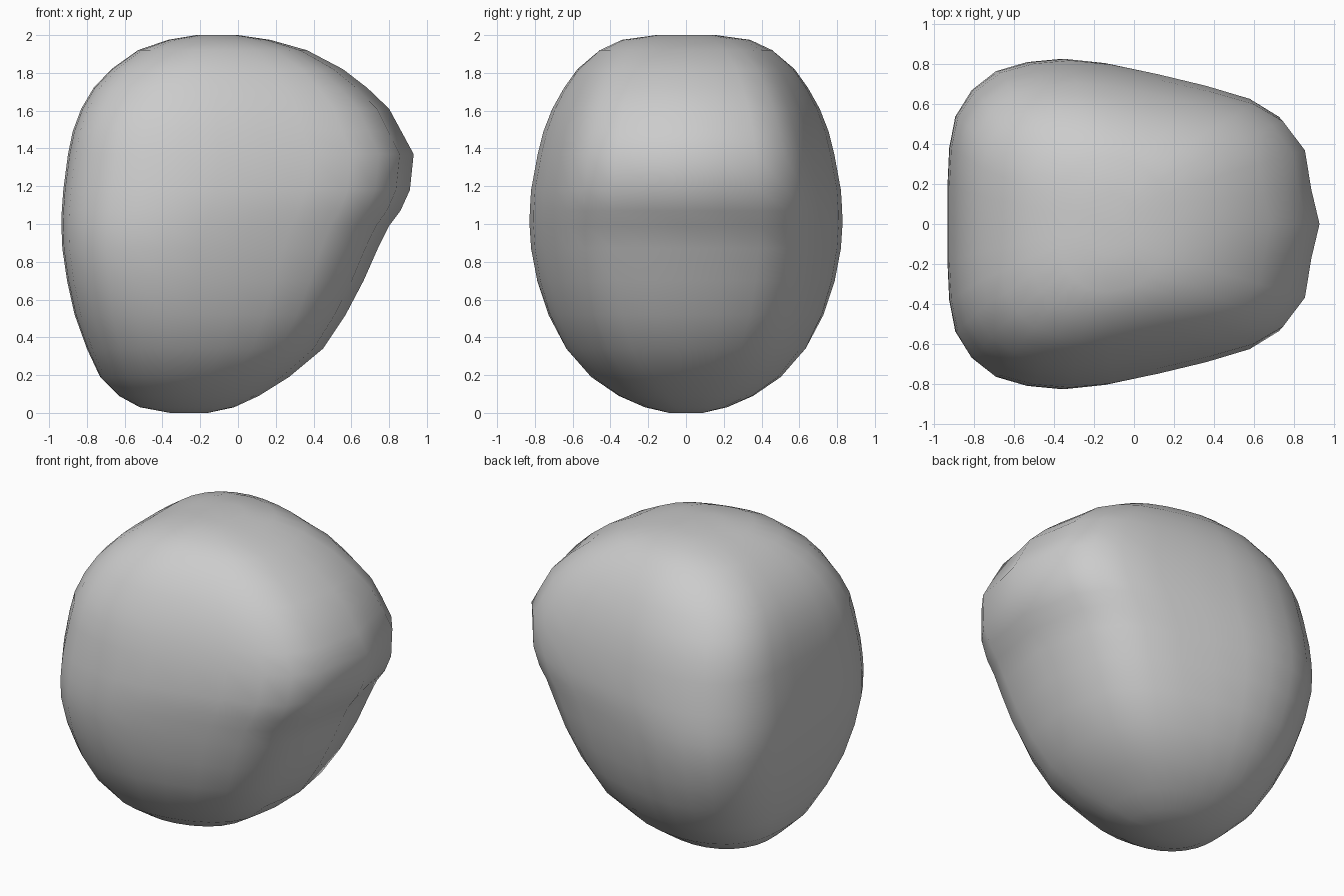
import bpy, bmesh
from math import sqrt

# Height, back x, front x, half width, roundness (0 = boxy outline, 1 = ellipse)
SECTIONS = [
    (0.00, -0.36, -0.16, 0.09, 1.0),
    (0.03, -0.52, -0.02, 0.22, 0.9),
    (0.09, -0.63, 0.11, 0.36, 0.7),
    (0.19, -0.73, 0.27, 0.51, 0.5),
    (0.34, -0.80, 0.45, 0.645, 0.3),
    (0.52, -0.865, 0.57, 0.735, 0.15),
    (0.70, -0.905, 0.665, 0.79, 0.05),
    (0.87, -0.93, 0.74, 0.82, 0.0),
    (0.99, -0.935, 0.80, 0.828, 0.0),
    (1.07, -0.933, 0.86, 0.827, 0.0),
    (1.18, -0.925, 0.91, 0.82, 0.0),
    (1.37, -0.90, 0.93, 0.785, 0.0),
    (1.49, -0.875, 0.865, 0.755, 0.0),
    (1.61, -0.83, 0.80, 0.71, 0.05),
    (1.72, -0.765, 0.685, 0.65, 0.1),
    (1.82, -0.67, 0.555, 0.58, 0.15),
    (1.92, -0.53, 0.365, 0.465, 0.3),
    (1.975, -0.37, 0.17, 0.345, 0.5),
    (2.00, -0.22, 0.00, 0.16, 0.6),
]

# Half outline of a level slice, back to front: wide back, tapering front
OUTLINE = [
    (-1, 0), (-1, 0.23), (-0.99, 0.46), (-0.955, 0.65), (-0.86, 0.81),
    (-0.72, 0.925), (-0.54, 0.98), (-0.34, 1), (-0.12, 0.975), (0.14, 0.915),
    (0.40, 0.845), (0.64, 0.765), (0.80, 0.655), (0.92, 0.47), (0.955, 0.22), (1, 0),
]


def ring(bm, z, back, front, half, rounded):
    mid, rad = (front + back) / 2, (front - back) / 2
    pts = [(mid + rad * u, half * (w * (1 - rounded) + sqrt(1 - u * u) * rounded))
           for u, w in OUTLINE]
    if rounded == 1:
        # true oval end so that no points coincide
        pts = [(x, max(y, 0.0)) for x, y in pts]
    for i in (1,):
        pts[i] = (pts[i][0], max(pts[i][1], pts[2][1] * 0.5))
    pts += [(x, -y) for x, y in reversed(pts[1:-1])]
    return [bm.verts.new((x, y, z)) for x, y in pts]


# Rounded head block with a brow ledge on the +x side
bm = bmesh.new()
rings = [ring(bm, *s) for s in SECTIONS]
n = len(rings[0])
for lo, hi in zip(rings, rings[1:]):
    for i in range(n):
        j = (i + 1) % n
        bm.faces.new((lo[i], lo[j], hi[j], hi[i]))
bm.faces.new(rings[0])
bm.faces.new(rings[-1])
bmesh.ops.recalc_face_normals(bm, faces=bm.faces)
for f in bm.faces:
    f.smooth = True

mesh = bpy.data.meshes.new("head_block")
bm.to_mesh(mesh)
bm.free()
obj = bpy.data.objects.new("head_block", mesh)
bpy.context.collection.objects.link(obj)
